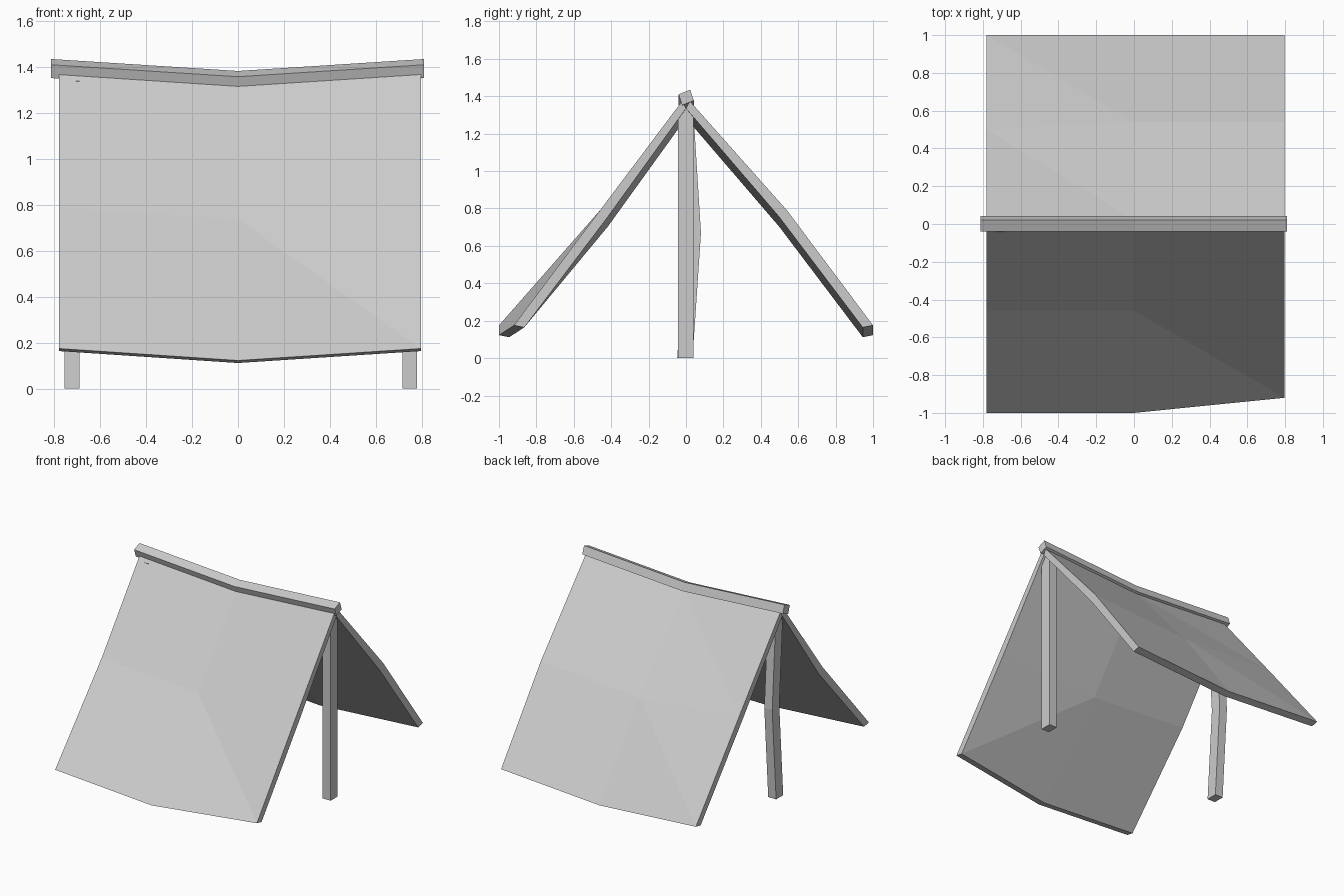
import bpy, bmesh

if "Cube" in bpy.data.objects:
    bpy.data.objects.remove(bpy.data.objects["Cube"])


def loft(name, sections):
    """Skin matching closed cross-sections into a capped solid."""
    bm = bmesh.new()
    rings = [[bm.verts.new(p) for p in s] for s in sections]
    n = len(rings[0])
    for a, b in zip(rings, rings[1:]):
        for i in range(n):
            j = (i + 1) % n
            bm.faces.new((a[i], a[j], b[j], b[i]))
    bm.faces.new(rings[0])
    bm.faces.new(rings[-1])
    bmesh.ops.triangulate(bm, faces=bm.faces[:], quad_method='SHORT_EDGE')
    bmesh.ops.recalc_face_normals(bm, faces=bm.faces[:])
    me = bpy.data.meshes.new(name)
    bm.to_mesh(me)
    bm.free()
    bpy.context.collection.objects.link(bpy.data.objects.new(name, me))


SAG = 0.052


# Sagging, slightly twisted ridge beam
ridge = [(-0.04, 1.41), (0.022, 1.435), (0.042, 1.377), (-0.02, 1.352)]
loft("ridge_beam", [[(x, y, z - d) for y, z in ridge]
                    for x, d in ((-0.813, 0), (0, SAG), (0.81, 0))])


# Roof panels: each station gives x, sag, middle-row y and bottom y
def panel(name, side, stations):
    sections = []
    for x, d, mid, low in stations:
        prof = [(0.02, 1.375), (mid, 0.79), (low, 0.175),
                (low - 0.055, 0.164), (mid - 0.042, 0.755), (0.0, 1.335)]
        sections.append([(x, side * y, z - d) for y, z in prof])
    loft(name, sections)


panel("front_roof_panel", -1, [(-0.78, 0, 0.46, 1.0), (0, SAG, 0.46, 1.0),
                               (0.797, 0, 0.46, 0.92)])
panel("back_roof_panel", 1, [(-0.78, 0, 0.50, 1.0), (0, SAG, 0.54, 1.0),
                             (0.797, 0, 0.54, 1.0)])


# Support posts: rows of centre y and height
def post(name, x, rows):
    w, h = 0.032, 0.041
    loft(name, [[(x - w, y - h, z), (x + w, y - h, z),
                 (x + w, y + h, z), (x - w, y + h, z)] for y, z in rows])


post("left_post", -0.722, [(-0.006, 0), (0.039, 0.67), (-0.003, 1.34)])
post("right_post", 0.748, [(-0.002, 0), (-0.002, 0.67), (-0.002, 1.34)])
